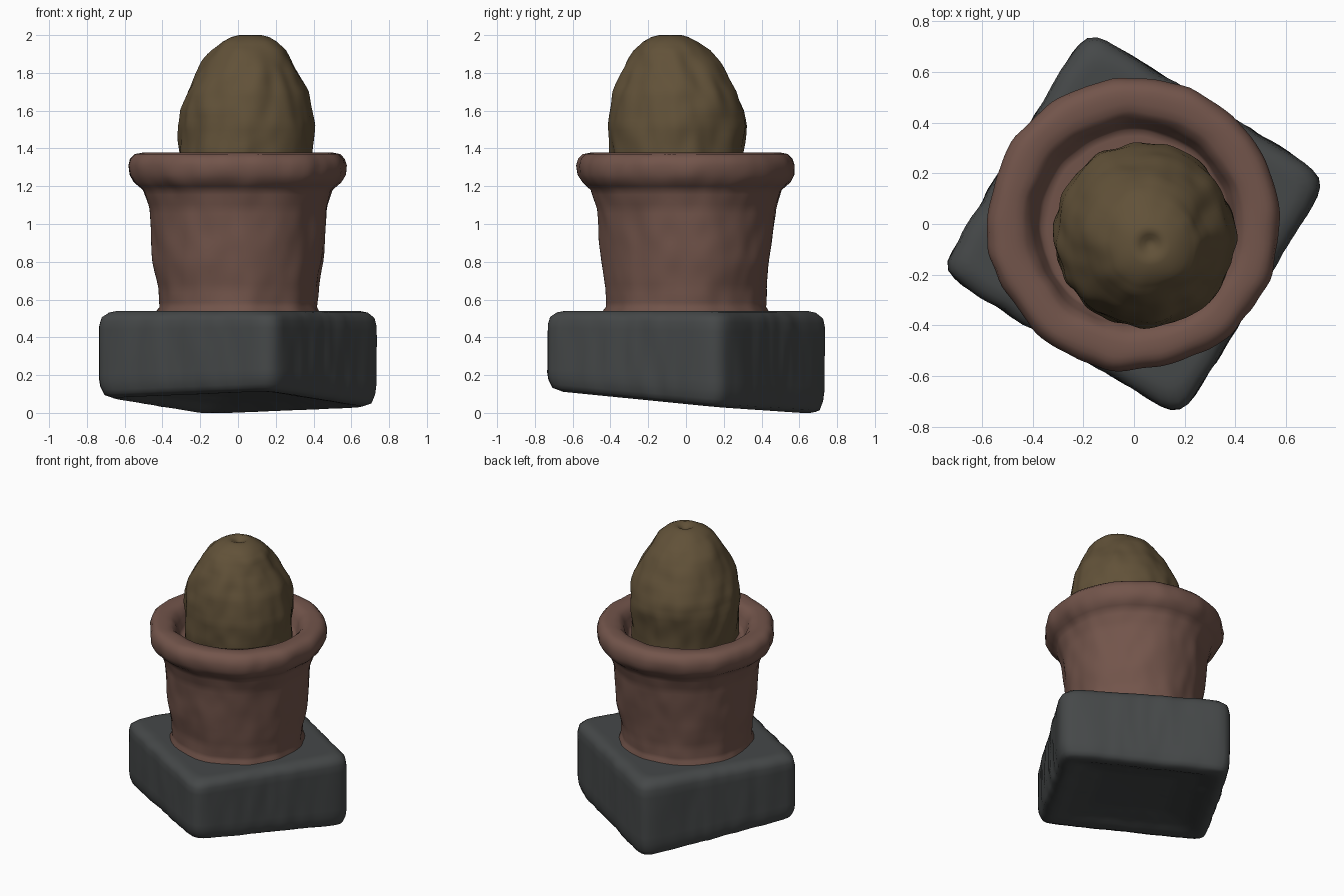
import bpy, bmesh, math
from mathutils import Vector, noise

if "Cube" in bpy.data.objects:
    bpy.data.objects.remove(bpy.data.objects["Cube"])

SEG = 128


def material(name, rgb):
    m = bpy.data.materials.new(name)
    m.diffuse_color = (*rgb, 1)
    m.use_nodes = True
    m.node_tree.nodes["Principled BSDF"].inputs["Base Color"].default_value = m.diffuse_color
    return m


def refine(profile, step=0.025):
    out = []
    for (r0, z0), (r1, z1) in zip(profile, profile[1:]):
        n = max(1, round(math.hypot(r1 - r0, z1 - z0) / step))
        out += [(r0 + (r1 - r0) * i / n, z0 + (z1 - z0) * i / n) for i in range(n)]
    return out + [profile[-1]]


def revolve(name, profile, mat, centre=(0, 0), lean=lambda z: (0, 0), outline=lambda a: 1.0,
            rough=0.01, freq=(5, 5, 3), warp=lambda x, y, z: z):
    """Spin a (radius, height) profile around z; both ends close at the axis."""
    bm = bmesh.new()
    pts = refine(profile)
    rings = []
    for r, z in pts[1:-1]:
        ring = []
        dx, dy = lean(z)
        for k in range(SEG):
            a = math.tau * k / SEG
            rr = r * outline(a)
            p = Vector((rr * math.cos(a) * freq[0], rr * math.sin(a) * freq[1], z * freq[2]))
            rr += rough * min(1, r / 0.2) * (noise.noise(p) + 0.5 * noise.noise(p * 2.3))
            x, y = rr * math.cos(a), rr * math.sin(a)
            ring.append(bm.verts.new((x + centre[0] + dx, y + centre[1] + dy, warp(x, y, z))))
        rings.append(ring)
    for lo, hi in zip(rings, rings[1:]):
        for k in range(SEG):
            j = (k + 1) % SEG
            bm.faces.new((lo[k], lo[j], hi[j], hi[k]))
    for ring, z in ((rings[0], pts[0][1]), (rings[-1], pts[-1][1])):
        dx, dy = lean(z)
        tip = bm.verts.new((centre[0] + dx, centre[1] + dy, warp(0, 0, z)))
        for k in range(SEG):
            bm.faces.new((ring[k], ring[(k + 1) % SEG], tip))
    bmesh.ops.recalc_face_normals(bm, faces=bm.faces)
    me = bpy.data.meshes.new(name)
    bm.to_mesh(me)
    bm.free()
    me.materials.append(mat)
    ob = bpy.data.objects.new(name, me)
    bpy.context.collection.objects.link(ob)
    for f in me.polygons:
        f.use_smooth = True
    return ob


stone = material("dark_stone", (0.06, 0.065, 0.066))
clay = material("terracotta", (0.17, 0.09, 0.07))
flesh = material("olive_brown", (0.12, 0.083, 0.04))


# Base: turned rounded square, slanted underside with a shallow hollow
def square(a):
    t = a - math.radians(13.5 - 45)
    n = 14
    return (abs(math.cos(t)) ** n + abs(math.sin(t)) ** n) ** (-1 / n)


def slant(x, y, z):
    return max(0, z + (0.54 - z) / 0.54 * (0.055 - 0.014 * x - 0.091 * y))


revolve("stone_base",
        [(0, 0.07), (0.25, 0.06), (0.38, 0.035), (0.46, 0.005), (0.50, 0.0),
         (0.54, 0.02), (0.555, 0.07), (0.56, 0.12), (0.56, 0.45), (0.552, 0.50),
         (0.525, 0.53), (0.49, 0.54), (0, 0.54)],
        stone, outline=square, rough=0.01, freq=(8, 8, 1.5), warp=slant)

# Pot: flared wall, thick rim, sunken filling
revolve("clay_pot",
        [(0, 0.50), (0.44, 0.50), (0.44, 0.535), (0.422, 0.56), (0.425, 0.66), (0.445, 0.80),
         (0.46, 0.95), (0.475, 1.08), (0.505, 1.18), (0.55, 1.22), (0.572, 1.26),
         (0.576, 1.31), (0.565, 1.345), (0.54, 1.37), (0.50, 1.378), (0.44, 1.37),
         (0.41, 1.34), (0.39, 1.29), (0.37, 1.25), (0, 1.24)],
        clay, rough=0.014)


# Plant: off-centre egg shape, leaning slightly forward near the tip
def tilt(z):
    t = max(0, z - 1.6) / 0.4
    return 0.025 * t, -0.03 * t


revolve("egg_shaped_plant",
        [(0, 1.23), (0.345, 1.23), (0.355, 1.38), (0.36, 1.52), (0.35, 1.60), (0.322, 1.70),
         (0.275, 1.80), (0.24, 1.86), (0.195, 1.92), (0.145, 1.965), (0.10, 1.99),
         (0.06, 2.0), (0, 1.97)],
        flesh, centre=(0.04, -0.05), lean=tilt, rough=0.025)
